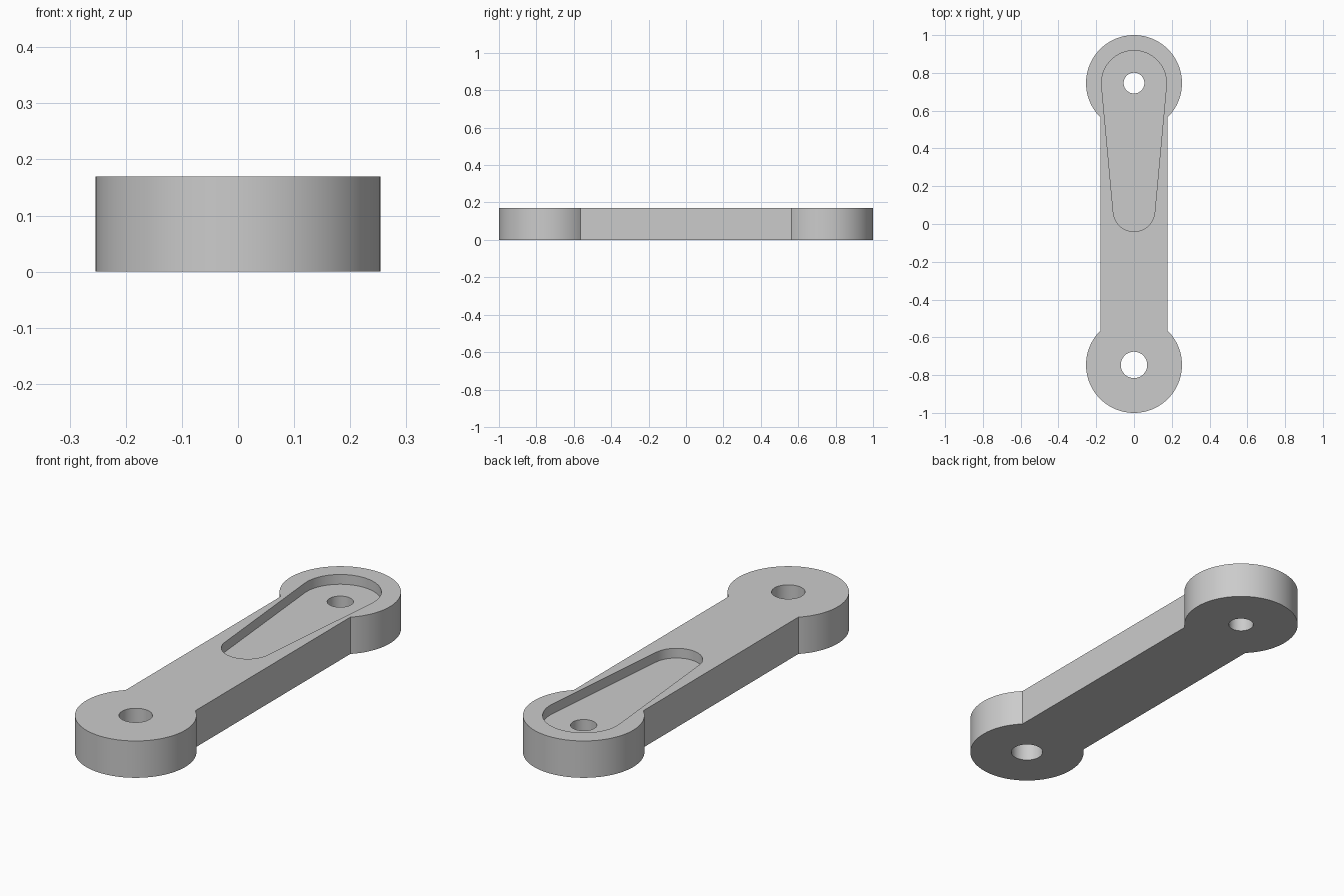
import bpy
import bmesh
from math import asin, cos, pi, sin

cube = bpy.data.objects.get("Cube")
if cube:
    bpy.data.objects.remove(cube, do_unlink=True)

HEIGHT = 0.17
END_Y = 0.746        # centre of each round end
END_R = 0.254
BAR_HALF = 0.178
POCKET_DEPTH = 0.045

metal = bpy.data.materials.new("grey metal")
metal.use_nodes = True
GREY = (0.6, 0.6, 0.6, 1)
metal.diffuse_color = GREY
metal.node_tree.nodes["Principled BSDF"].inputs["Base Color"].default_value = GREY


def arc(y, radius, start, end, steps=48):
    """Points on an arc centred on the long axis."""
    angles = [start + (end - start) * i / steps for i in range(steps + 1)]
    return [(radius * cos(a), y + radius * sin(a)) for a in angles]


def prism(name, outline, bottom, top):
    """Closed solid from a flat outline."""
    bm = bmesh.new()
    face = bm.faces.new([bm.verts.new((x, y, bottom)) for x, y in outline])
    raised = bmesh.ops.extrude_face_region(bm, geom=[face])["geom"]
    verts = [v for v in raised if isinstance(v, bmesh.types.BMVert)]
    bmesh.ops.translate(bm, verts=verts, vec=(0, 0, top - bottom))
    bmesh.ops.recalc_face_normals(bm, faces=bm.faces)
    mesh = bpy.data.meshes.new(name)
    bm.to_mesh(mesh)
    bm.free()
    mesh.materials.append(metal)
    obj = bpy.data.objects.new(name, mesh)
    bpy.context.collection.objects.link(obj)
    return obj


def round_hole(name, y, radius):
    return prism(name, arc(y, radius, 0, 2 * pi)[:-1], -0.1, HEIGHT + 0.1)


# Link arm: straight bar between two round ends
neck = pi / 2 - asin(BAR_HALF / END_R)
back_end = arc(END_Y, END_R, -neck, pi + neck, 96)
front_end = [(-x, -y) for x, y in back_end]
arm = prism("link_arm", back_end + front_end, 0, HEIGHT)

# Tapered pocket: two arcs joined by tangent lines
big_r, small_r, small_y = 0.172, 0.11, 0.07
tilt = asin((big_r - small_r) / (END_Y - small_y))
pocket = (arc(END_Y, big_r, -tilt, pi + tilt)
          + arc(small_y, small_r, pi + tilt, 2 * pi - tilt))

cutters = [
    prism("pocket_cutter", pocket, HEIGHT - POCKET_DEPTH, HEIGHT + 0.1),
    round_hole("back_hole_cutter", END_Y, 0.055),
    round_hole("front_hole_cutter", -END_Y, 0.07),
]

# Cut the pocket and the pin holes, then drop the cutters
bpy.context.view_layer.objects.active = arm
for cutter in cutters:
    cutter.hide_render = True
    cut = arm.modifiers.new(cutter.name, "BOOLEAN")
    cut.operation = "DIFFERENCE"
    cut.solver = "EXACT"
    cut.object = cutter
    bpy.ops.object.modifier_apply(modifier=cut.name)
    bpy.data.objects.remove(cutter, do_unlink=True)

bpy.ops.object.select_all(action="DESELECT")
arm.select_set(True)
bpy.ops.object.shade_smooth_by_angle()
